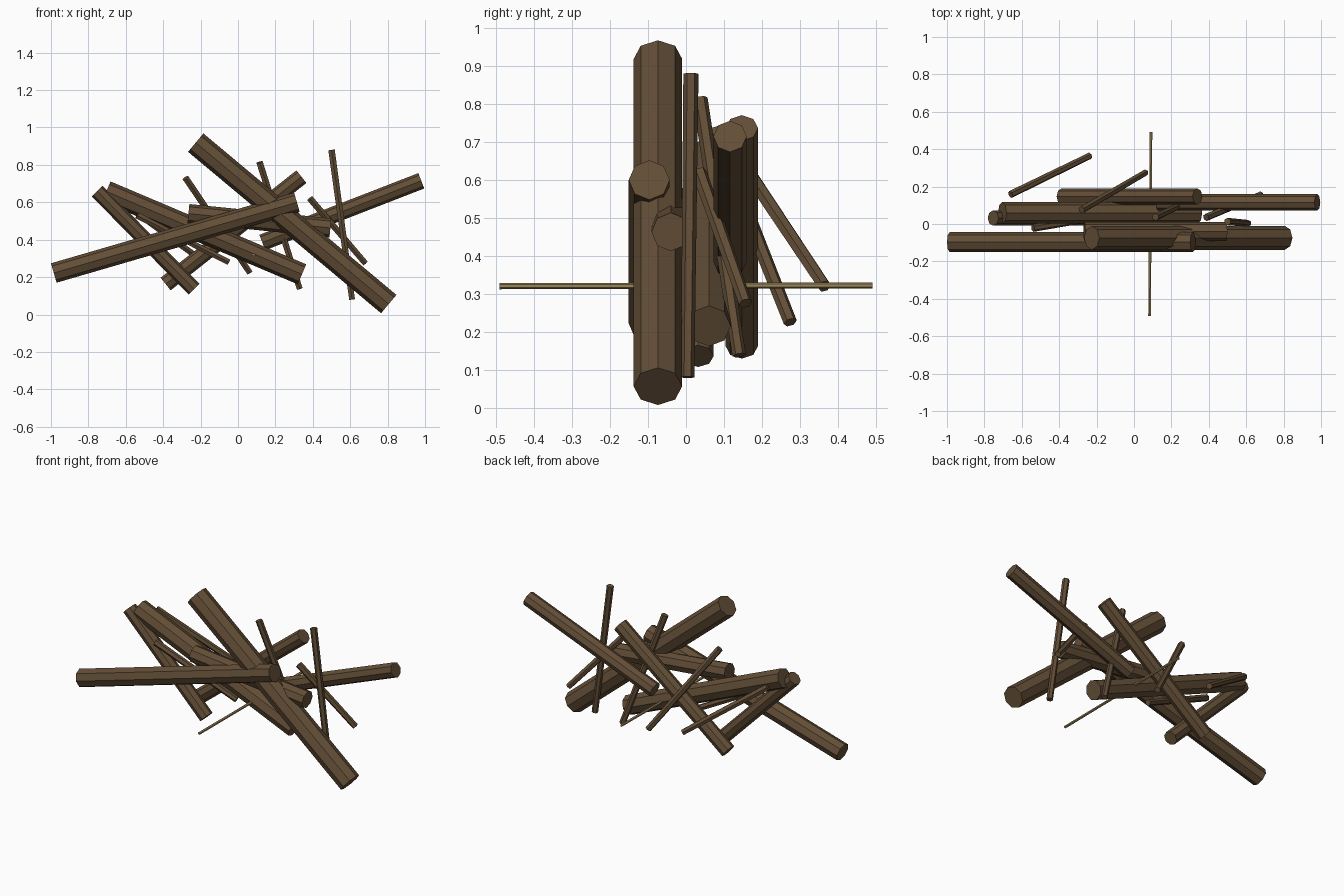
import bpy, bmesh, math
from mathutils import Vector

if "Cube" in bpy.data.objects:
    bpy.data.objects.remove(bpy.data.objects["Cube"])


def material(name, rgb):
    m = bpy.data.materials.new(name)
    m.diffuse_color = (*rgb, 1)
    m.use_nodes = True
    m.node_tree.nodes["Principled BSDF"].inputs["Base Color"].default_value = m.diffuse_color
    return m


BARK = material("brown_bark", (0.125, 0.077, 0.038))
TAN = material("pale_tan", (0.33, 0.24, 0.105))


def pole(name, p, q, r0, r1, sides, mat):
    """Flat-sided capped pole from p to q, radius r0 at p and r1 at q."""
    p, q = Vector(p), Vector(q)
    axis = (q - p).normalized()
    ref = Vector((0, 0, 1)) if abs(axis.y) > 0.9 else Vector((0, 1, 0))
    u = (ref - axis * ref.dot(axis)).normalized()
    v = axis.cross(u)
    bm = bmesh.new()
    rings = []
    for c, r in ((p, r0), (q, r1)):
        angles = [2 * math.pi * i / sides for i in range(sides)]
        rings.append([bm.verts.new(c + u * r * math.cos(a) + v * r * math.sin(a)) for a in angles])
    a, b = rings
    for i in range(sides):
        j = (i + 1) % sides
        bm.faces.new((a[i], a[j], b[j], b[i]))
    bm.faces.new(a[::-1])
    bm.faces.new(b)
    bmesh.ops.recalc_face_normals(bm, faces=bm.faces)
    me = bpy.data.meshes.new(name)
    bm.to_mesh(me)
    bm.free()
    me.materials.append(mat)
    bpy.context.collection.objects.link(bpy.data.objects.new(name, me))


# Heavy logs: each lies in a plane of constant y (y, x0, z0, x1, z1, radius)
LOGS = [
    (-0.097, -0.985, 0.222, 0.315, 0.600, 0.054),
    (-0.074, -0.226, 0.919, 0.806, 0.056, 0.064),
    (0.060, -0.704, 0.658, 0.342, 0.215, 0.058),
    (0.032, -0.753, 0.660, -0.235, 0.136, 0.041),
    (0.147, -0.387, 0.163, 0.339, 0.737, 0.043),
    (0.116, 0.130, 0.385, 0.980, 0.715, 0.044),
    (-0.040, -0.265, 0.540, 0.494, 0.463, 0.051),
]
for n, (y, x0, z0, x1, z1, r) in enumerate(LOGS, 1):
    pole(f"log_{n}", (x0, y, z0), (x1, y, z1), r, r, 8, BARK)

# Thin branches leaning through the pile
BRANCHES = [
    ((0.500, 0.013, 0.880), (0.610, 0.004, 0.080)),
    ((0.115, 0.037, 0.815), (0.330, 0.140, 0.138)),
    ((0.385, 0.035, 0.620), (0.680, 0.157, 0.275)),
    ((-0.280, 0.075, 0.730), (0.062, 0.275, 0.225)),
    ((-0.660, 0.158, 0.630), (-0.235, 0.365, 0.320)),
    ((-0.540, -0.022, 0.530), (-0.050, 0.060, 0.280)),
]
for n, (p, q) in enumerate(BRANCHES, 1):
    pole(f"branch_{n}", p, q, 0.020, 0.018, 6, BARK)

# Slender pale rod running front to back
pole("rod", (0.083, -0.492, 0.320), (0.091, 0.492, 0.322), 0.008, 0.008, 6, TAN)
